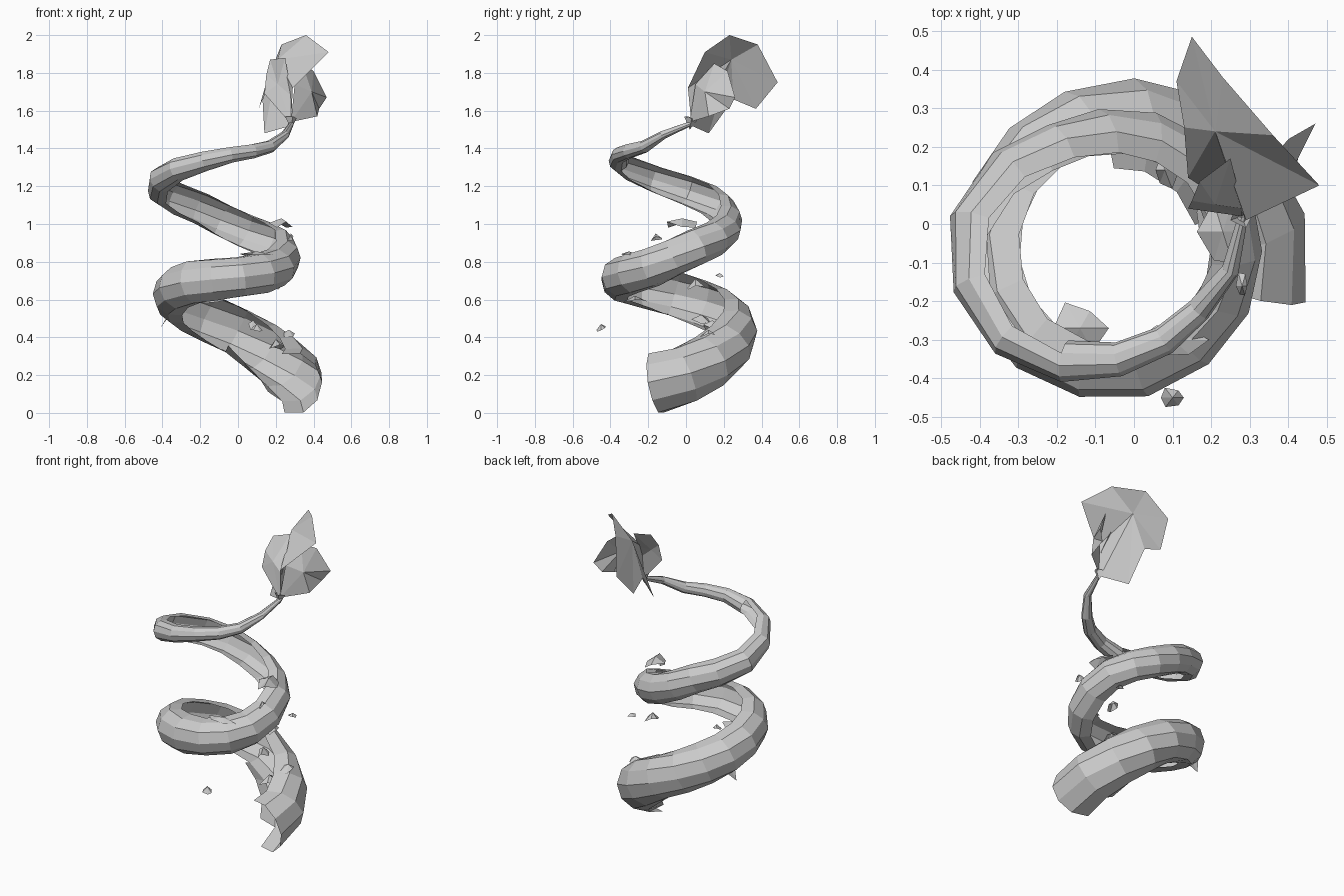
import bpy, bmesh, math, random
from mathutils import Vector

random.seed(4)
if "Cube" in bpy.data.objects:
    bpy.data.objects.remove(bpy.data.objects["Cube"])

grey = bpy.data.materials.new("pale grey")
grey.use_nodes = True
colour = (0.6, 0.6, 0.6, 1)
grey.diffuse_color = colour
grey.node_tree.nodes["Principled BSDF"].inputs["Base Color"].default_value = colour


def finish(bm, name):
    bmesh.ops.delete(bm, geom=[v for v in bm.verts if not v.link_faces], context="VERTS")
    mesh = bpy.data.meshes.new(name)
    bm.to_mesh(mesh)
    bm.free()
    mesh.materials.append(grey)
    obj = bpy.data.objects.new(name, mesh)
    bpy.context.collection.objects.link(obj)
    return obj


def fan(bm, hub, rim):
    """Faceted sheet: triangles from a hub to each rim edge."""
    centre = bm.verts.new(hub)
    ring = [bm.verts.new(p) for p in rim]
    for i in range(len(ring)):
        bm.faces.new((centre, ring[i], ring[(i + 1) % len(ring)]))


# Spiral stem: (coil radius, height, tube radius) at equal turns
AXIS = Vector((-0.05, -0.05, 0))
START, TURN = math.radians(-18), math.radians(50)
KEYS = [(.355, .16, .165), (.325, .27, .145), (.30, .43, .13), (.28, .545, .125),
        (.285, .63, .12), (.297, .69, .115), (.297, .72, .11), (.285, .77, .103),
        (.282, .88, .095), (.262, .965, .09), (.27, 1.08, .085), (.355, 1.18, .078),
        (.36, 1.29, .062), (.30, 1.365, .044), (.278, 1.41, .033), (.34, 1.53, .013)]


def coil(t):
    """Smooth point and tube radius at key position t."""
    i = max(0, min(int(t), len(KEYS) - 2))
    f = t - i
    a, b, c, d = (Vector(KEYS[max(0, min(k, len(KEYS) - 1))]) for k in range(i - 1, i + 3))
    v = b + 0.5 * f * ((c - a) + f * ((2*a - 5*b + 4*c - d) + f * (3*(b - c) + d - a)))
    ang = START + TURN * t
    out = Vector((math.cos(ang), math.sin(ang), 0))
    return AXIS + out * v.x + Vector((0, 0, v.y)), v.z, out


SIDES, STEPS = 10, 2
bm = bmesh.new()
rings = []
for s in range((len(KEYS) - 1) * STEPS + 1):
    t = s / STEPS
    p, r, out = coil(t)
    tangent = (coil(t + 0.05)[0] - coil(t - 0.05)[0]).normalized()
    n = (out - tangent * out.dot(tangent)).normalized()
    up = n.cross(tangent)
    ring = []
    for k in range(SIDES):
        a = math.tau * k / SIDES
        q = r * random.uniform(0.97, 1.04)
        ring.append(bm.verts.new(p + (n * math.cos(a) + up * math.sin(a)) * q))
    rings.append(ring)
for s in range(len(rings) - 1):
    # the thick coils are a shell, open towards the axis; the thin tip is closed
    last_open = 5 if 1 <= s <= 3 else 6
    for k in range(SIDES):
        if s < 25 and 3 <= k <= last_open:
            continue
        j = (k + 1) % SIDES
        bm.faces.new((rings[s][k], rings[s][j], rings[s + 1][j], rings[s + 1][k]))
bm.faces.new(rings[-1])
finish(bm, "spiral_stem")

# Petals at the tip
bm = bmesh.new()
fan(bm, (.21, .24, 1.87), [(.29, .01, 1.72), (.48, .10, 1.91), (.36, .23, 2), (.23, .38, 1.95),
                           (.15, .485, 1.75), (.11, .37, 1.61), (.13, .25, 1.66),
                           (.14, .12, 1.48), (.28, .03, 1.52)])
finish(bm, "back_petal")

bm = bmesh.new()
fan(bm, (.39, .10, 1.70), [(.28, .02, 1.54), (.30, .05, 1.74), (.34, .15, 1.85), (.40, .22, 1.81),
                           (.47, .26, 1.67), (.43, .23, 1.61), (.42, .12, 1.57)])
finish(bm, "side_petal")

bm = bmesh.new()
fan(bm, (.21, .05, 1.74), [(.28, .02, 1.53), (.14, .04, 1.69), (.15, .06, 1.79), (.17, .11, 1.87),
                           (.25, .17, 1.88), (.27, .09, 1.76), (.28, .04, 1.68)])
finish(bm, "front_petal")

# Small calyx joining stem and petals
bm = bmesh.new()
fan(bm, (.28, .02, 1.5), [(.25, .01, 1.57), (.27, .06, 1.55), (.31, .03, 1.56), (.29, -.01, 1.57)])
finish(bm, "calyx")

# Loose crumpled scraps: (place, size)
SCRAPS = [((.1, -.45, .45), (.04, .03, .02)), ((-.36, .08, .48), (.06, .06, .04)),
          ((.23, -.02, 1), (.07, .13, .03)), ((.28, -.16, .93), (.02, .04, .02)),
          ((.27, .12, .4), (.05, .06, .04)), ((.2, .03, .36), (.06, .08, .03)),
          ((.08, .14, .46), (.04, .06, .03)), ((.26, .18, .72), (.03, .03, .02)),
          ((-.14, -.27, .6), (.08, .08, .02)), ((.1, -.3, .835), (.1, .05, .02)),
          ((.2, .05, .68), (.04, .06, .03))]
bm = bmesh.new()
for place, size in SCRAPS:
    rim = []
    for k in range(6):
        a = math.tau * k / 6
        q = random.uniform(0.6, 1)
        rim.append([place[0] + size[0] * q * math.cos(a), place[1] + size[1] * q * math.sin(a),
                    place[2] + size[2] * random.uniform(-1, 0.5)])
    fan(bm, (place[0], place[1], place[2] + size[2]), rim)
finish(bm, "loose_scraps")
